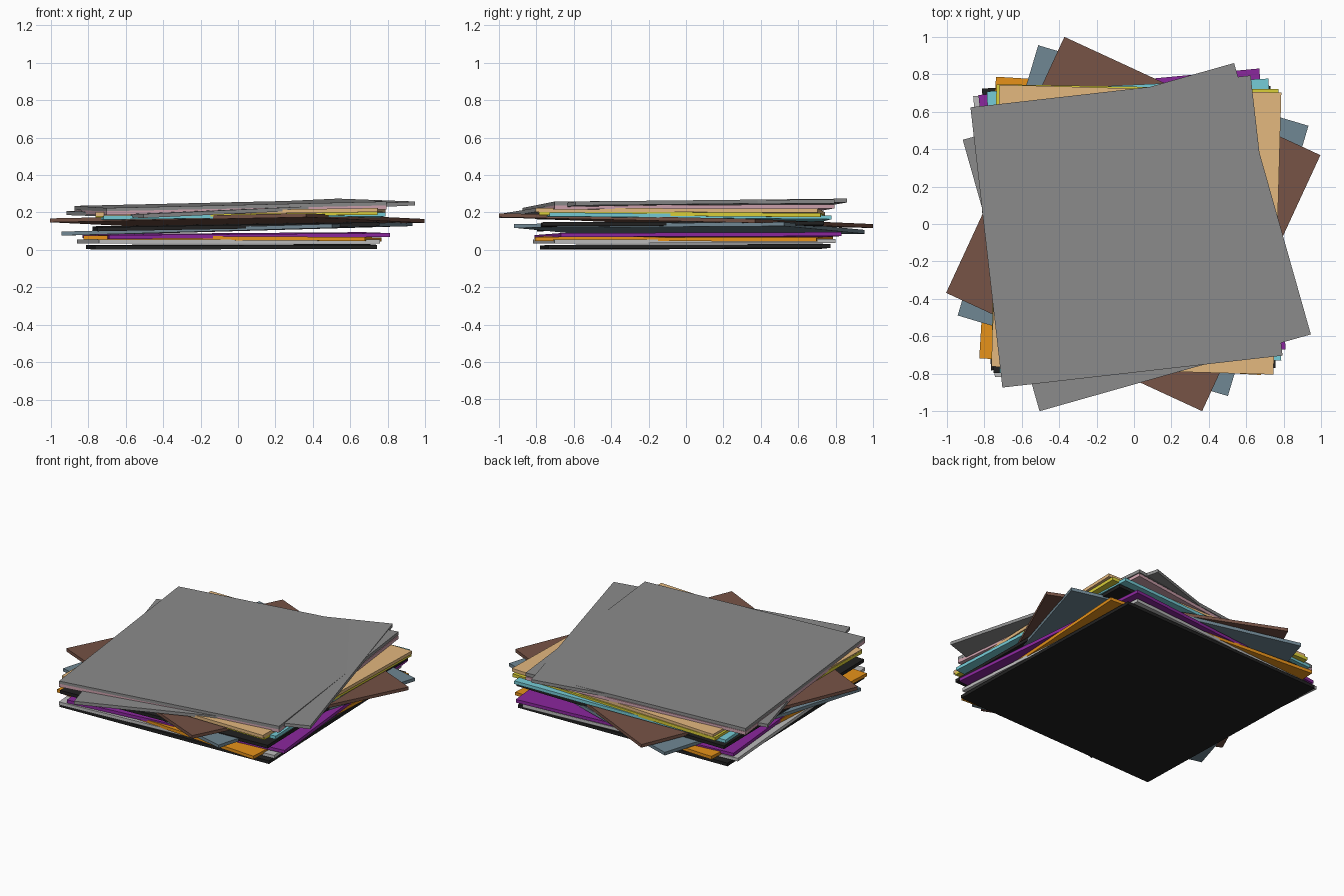
import bpy
from math import radians
from mathutils import Matrix

if "Cube" in bpy.data.objects:
    bpy.data.objects.remove(bpy.data.objects["Cube"])

SIDE, THICK = 1.507, 0.021
mats = {}

def material(name, rgb):
    if name not in mats:
        mats[name] = bpy.data.materials.new(name)
        mats[name].diffuse_color = (*rgb, 1)
    return mats[name]

# One flat square sleeve: centre, turn in degrees, slope of z along x and y
def sleeve(name, colour, x, y, z, turn, sx=0.0, sy=0.0):
    bpy.ops.mesh.primitive_cube_add(size=1)
    ob = bpy.context.object
    ob.name = name
    ob.data.transform(Matrix.Diagonal((SIDE, SIDE, THICK, 1)))
    ob.data.transform(Matrix.Rotation(radians(turn), 4, 'Z'))
    shear = Matrix.Identity(4)
    shear[2][0], shear[2][1] = sx, sy
    ob.data.transform(shear)
    ob.location = (x, y, z)
    if colour:
        ob.data.materials.append(material(colour, PALETTE[colour]))

PALETTE = {
    "black": (0.015, 0.015, 0.015), "orange": (0.80, 0.29, 0.01),
    "purple": (0.26, 0.02, 0.34), "slate": (0.16, 0.24, 0.29),
    "brown": (0.18, 0.085, 0.06), "cyan": (0.18, 0.60, 0.67),
    "yellow": (0.70, 0.62, 0.04), "tan": (0.77, 0.48, 0.21),
    "pink": (0.62, 0.36, 0.42), "silver": (0.50, 0.50, 0.50),
    "dark_slate": (0.04, 0.06, 0.06), "grey": (0.26, 0.26, 0.26),
}

# Stack from bottom to top
sleeve("sleeve_bottom_black", "black", -0.035, -0.005, 0.016, 1.8, 0.003, 0.003)
sleeve("sleeve_silver", "silver", -0.05, -0.01, 0.045, 4.4, 0.001, 0.001)
sleeve("sleeve_orange", "orange", -0.03, -0.01, 0.061, -3.4, -0.006, -0.001)
sleeve("sleeve_purple", "purple", -0.01, 0.01, 0.076, 5.4, 0.007, 0.004)
sleeve("sleeve_slate_low", "slate", -0.005, 0.018, 0.112, -16.6, 0.028, -0.002)
sleeve("sleeve_black_middle", "black", -0.01, -0.03, 0.126, 1.0, 0.018, 0.004)
sleeve("sleeve_brown", "brown", -0.004, 0.0, 0.156, -24.8, 0.008, -0.026)
sleeve("sleeve_cyan", "cyan", 0.0, -0.01, 0.173, 2.6, 0.012, -0.010)
sleeve("sleeve_yellow", "yellow", 0.005, -0.02, 0.185, -1.0, 0.008, -0.008)
sleeve("sleeve_tan", "tan", 0.013, -0.03, 0.201, -1.6, 0.014, -0.002)
sleeve("sleeve_pink", "pink", -0.04, -0.04, 0.214, 6.5, 0.020, 0.006)
sleeve("sleeve_grey_tilted", "grey", 0.015, -0.07, 0.222, 15.8, 0.040, 0.022)
sleeve("sleeve_top_grey", "grey", -0.04, -0.04, 0.236, 6.5, 0.022, 0.010)

for m in bpy.data.materials:
    if m.users and not m.is_grease_pencil:
        m.use_nodes = True
        m.node_tree.nodes["Principled BSDF"].inputs["Base Color"].default_value = m.diffuse_color
